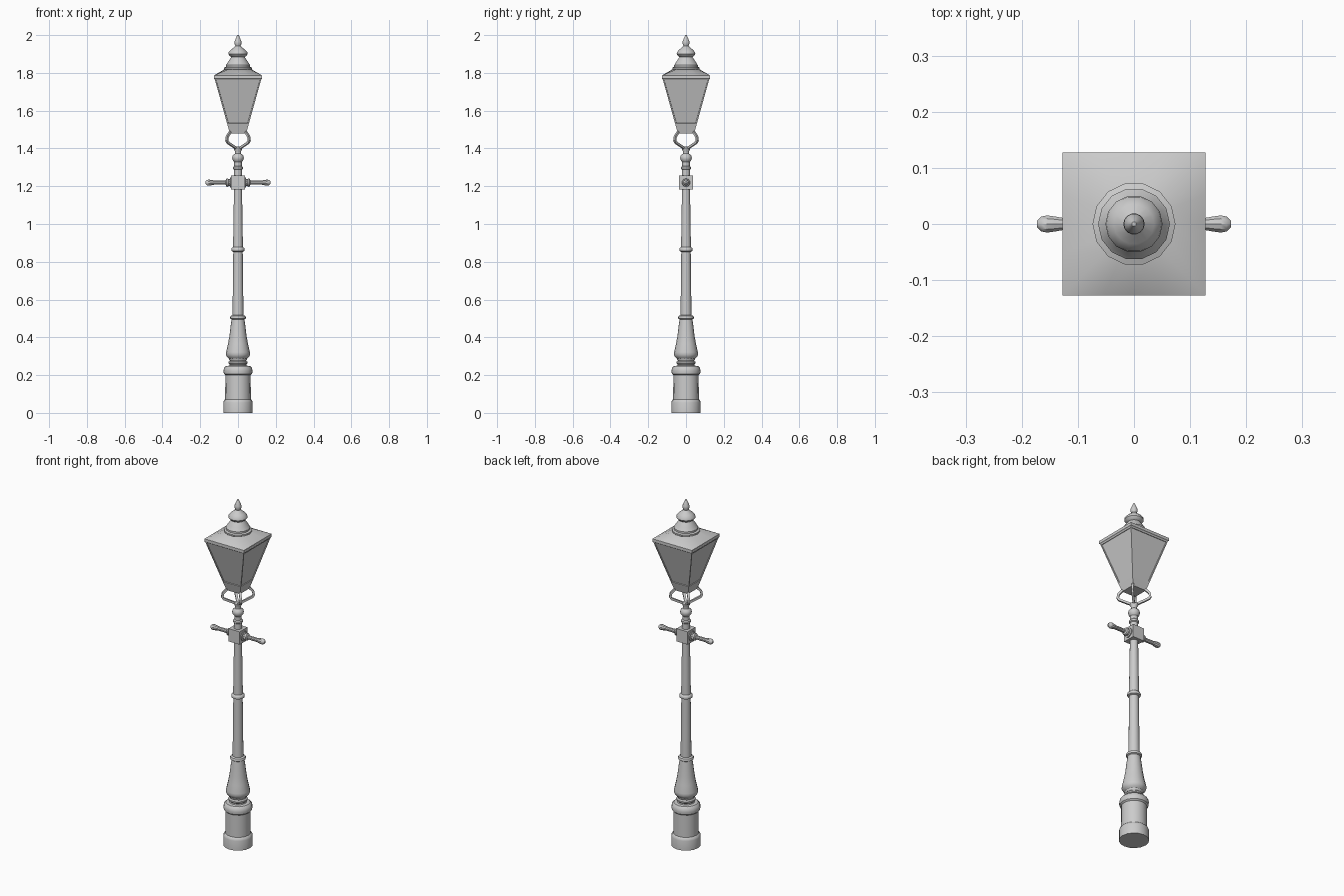
import bpy, bmesh, math
from mathutils import Matrix, Vector

if "Cube" in bpy.data.objects:
    bpy.data.objects.remove(bpy.data.objects["Cube"])

metal = bpy.data.materials.new("grey_metal")
metal.diffuse_color = (0.6, 0.6, 0.6, 1)
metal.use_nodes = True
metal.node_tree.nodes["Principled BSDF"].inputs["Base Color"].default_value = metal.diffuse_color


def finish(bm, name, smooth=True):
    bmesh.ops.recalc_face_normals(bm, faces=bm.faces)
    me = bpy.data.meshes.new(name)
    bm.to_mesh(me)
    bm.free()
    ob = bpy.data.objects.new(name, me)
    bpy.context.collection.objects.link(ob)
    me.materials.append(metal)
    if smooth:
        bpy.ops.object.select_all(action='DESELECT')
        ob.select_set(True)
        bpy.context.view_layer.objects.active = ob
        bpy.ops.object.shade_smooth_by_angle(angle=math.radians(35))
    return ob


def loft(bm, rings):
    """Skin a list of vertex-position rings and cap both ends."""
    loops = [[bm.verts.new(p) for p in r] for r in rings]
    n = len(loops[0])
    faces = []
    for a, b in zip(loops, loops[1:]):
        for i in range(n):
            j = (i + 1) % n
            faces.append(bm.faces.new((a[i], a[j], b[j], b[i])))
    bm.faces.new(loops[0][::-1])
    bm.faces.new(loops[-1])
    return faces


def circle(r, z, n=16):
    return [Vector((r * math.cos(2 * math.pi * i / n), r * math.sin(2 * math.pi * i / n), z))
            for i in range(n)]


def square(h, z, n=16):
    pts = []
    for i in range(n):
        c, s = math.cos(2 * math.pi * i / n), math.sin(2 * math.pi * i / n)
        k = h / max(abs(c), abs(s))
        pts.append(Vector((c * k, s * k, z)))
    return pts


def corners(h, z):
    return [Vector((x * h, y * h, z)) for x, y in ((-1, -1), (1, -1), (1, 1), (-1, 1))]


def lathe(name, profile, n=16, matrix=None):
    bm = bmesh.new()
    loft(bm, [circle(r, z, n) for r, z in profile])
    if matrix:
        bm.transform(matrix)
    return finish(bm, name)


# Pedestal
lathe("pedestal", [(.078, 0), (.078, .055), (.075, .065), (.068, .072), (.067, .2),
                   (.075, .207), (.077, .222), (.074, .238), (.064, .248), (.046, .25),
                   (.044, .256), (.05, .262), (.05, .27), (.043, .276), (.048, .284),
                   (.048, .29)])

# Flared shaft with ring mouldings
lathe("shaft", [(.046, .285), (.057, .295), (.064, .308), (.063, .322), (.053, .365),
                (.045, .41), (.039, .46), (.034, .495), (.041, .499), (.042, .507),
                (.039, .513), (.029, .517), (.025, .853), (.034, .857), (.036, .865),
                (.033, .873), (.026, .878), (.021, 1.2)])

# Neck above the crossbar block
lathe("neck", [(.021, 1.24), (.021, 1.288), (.026, 1.292), (.026, 1.302), (.02, 1.308),
               (.02, 1.328), (.028, 1.338), (.031, 1.35), (.028, 1.362), (.017, 1.372),
               (.016, 1.385), (.022, 1.395), (.022, 1.402), (.012, 1.41)])

# Crossbar block
bm = bmesh.new()
loft(bm, [corners(.036, 1.182), corners(.036, 1.256)])
finish(bm, "crossbar_block", False)

# Ladder-rest bars, one each side
for side, label in ((1, "right"), (-1, "left")):
    m = Matrix.Translation((0, 0, 1.219)) @ Matrix.Rotation(side * math.pi / 2, 4, 'Y')
    lathe(label + "_crossbar", [(.027, .03), (.027, .041), (.018, .043), (.018, .05),
                                (.022, .054), (.02, .062), (.011, .066), (.011, .125),
                                (.014, .14), (.016, .155), (.014, .165), (.006, .173)], 10, m)

# Four bent lantern brackets running out to the corners
for k in range(4):
    path = [(.006, 1.385), (.016, 1.402), (.078, 1.432), (.084, 1.442), (.08, 1.464), (.058, 1.487)]
    bm = bmesh.new()
    rings = []
    for i, (d, z) in enumerate(path):
        a, b = path[max(i - 1, 0)], path[min(i + 1, len(path) - 1)]
        t = Vector((b[0] - a[0], 0, b[1] - a[1])).normalized()
        nrm, w = Vector((-t.z, 0, t.x)) * .006, Vector((0, .006, 0))
        c = Vector((d, 0, z))
        rings.append([c + nrm + w, c + nrm - w, c - nrm - w, c - nrm + w])
    loft(bm, rings)
    bm.transform(Matrix.Rotation(math.pi / 4 + k * math.pi / 2, 4, 'Z'))
    finish(bm, "lantern_bracket_%d" % (k + 1), False)

# Lantern body with recessed panes
bm = bmesh.new()
faces = loft(bm, [corners(.043, 1.48), corners(.056, 1.525), corners(.123, 1.766),
                  corners(.127, 1.77), corners(.127, 1.786)])
bmesh.ops.recalc_face_normals(bm, faces=bm.faces)
bmesh.ops.inset_individual(bm, faces=faces[4:8], thickness=.009)
bmesh.ops.inset_individual(bm, faces=faces[4:8], thickness=.001, depth=-.004)
finish(bm, "lantern_body", False)

# Roof, blending from a square eave to a round collar
bm = bmesh.new()
loft(bm, [square(.127, 1.784), square(.1265, 1.787), circle(.07, 1.82)])
finish(bm, "lantern_roof")

# Chimney and finial
lathe("finial", [(.068, 1.812), (.074, 1.82), (.074, 1.828), (.064, 1.832), (.064, 1.842),
                 (.059, 1.848), (.052, 1.86), (.042, 1.874), (.035, 1.884), (.044, 1.89),
                 (.051, 1.9), (.049, 1.91), (.036, 1.924), (.02, 1.936), (.014, 1.943),
                 (.019, 1.955), (.018, 1.967), (.011, 1.984), (.004, 2.0)], 14)
